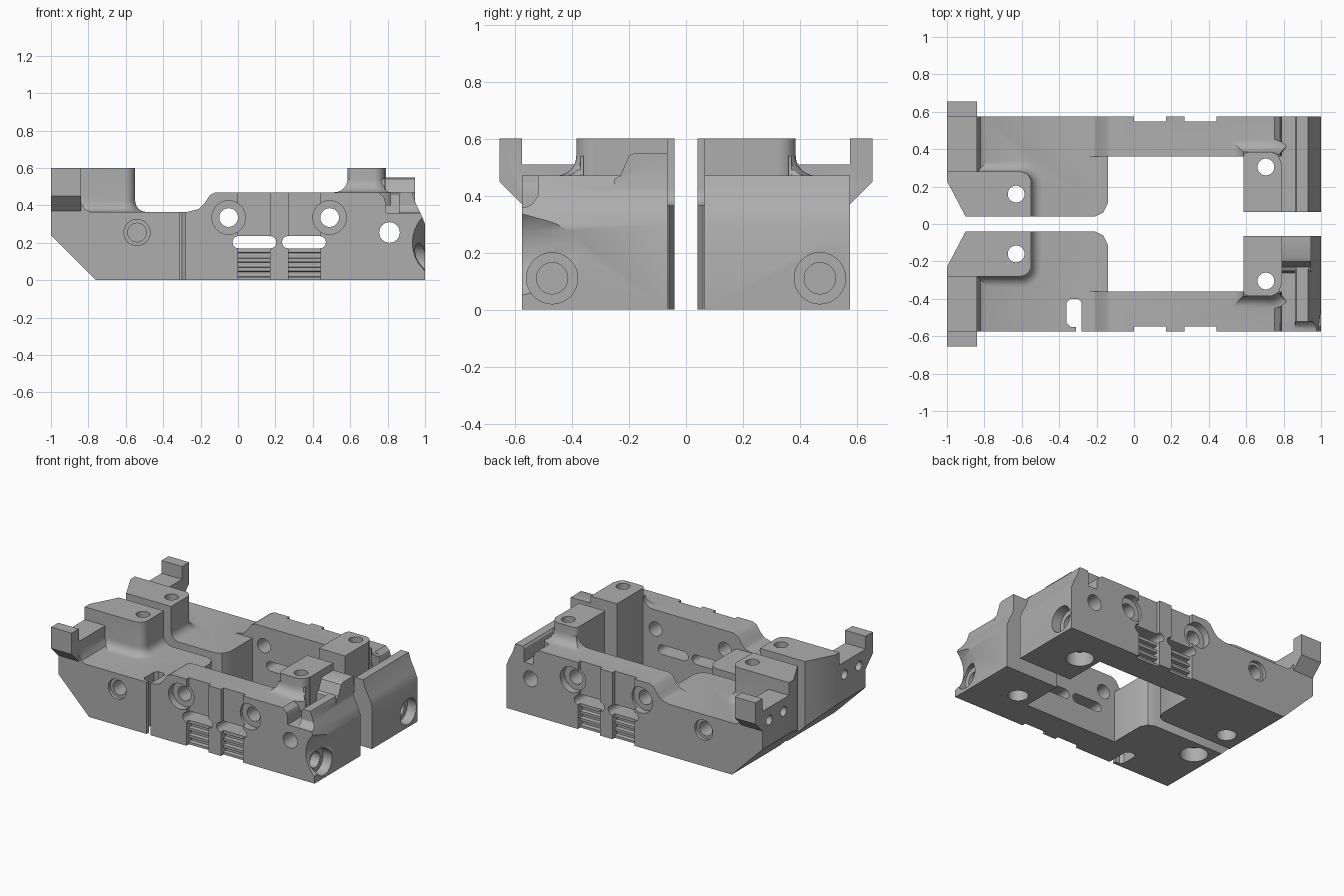
import bpy, bmesh, math

cube = bpy.data.objects.get("Cube")
if cube:
    bpy.data.objects.remove(cube, do_unlink=True)

grey = bpy.data.materials.new("plain grey")
grey.use_nodes = True
grey.diffuse_color = (0.42, 0.42, 0.42, 1)
grey.node_tree.nodes["Principled BSDF"].inputs["Base Color"].default_value = (0.42, 0.42, 0.42, 1)


def loft(rings, axis="z"):
    """Closed solid through (outline, position) rings stacked along an axis."""
    place = {"x": lambda p, t: (t, p[0], p[1]),
             "y": lambda p, t: (p[0], t, p[1]),
             "z": lambda p, t: (p[0], p[1], t)}[axis]
    bm = bmesh.new()
    loops = [[bm.verts.new(place(p, t)) for p in pts] for pts, t in rings]
    for lo, hi in zip(loops, loops[1:]):
        n = len(lo)
        for i in range(n):
            bm.faces.new((lo[i], lo[(i + 1) % n], hi[(i + 1) % n], hi[i]))
    bm.faces.new(loops[0])
    bm.faces.new(loops[-1])
    bmesh.ops.recalc_face_normals(bm, faces=bm.faces)
    me = bpy.data.meshes.new("solid")
    bm.to_mesh(me)
    bm.free()
    me.materials.append(grey)
    ob = bpy.data.objects.new("solid", me)
    bpy.context.collection.objects.link(ob)
    return ob


def prism(pts, a, b, axis="z"):
    return loft([(pts, a), (pts, b)], axis)


def box(x0, x1, y0, y1, z0, z1):
    return prism([(x0, y0), (x1, y0), (x1, y1), (x0, y1)], z0, z1)


def arc(cx, cy, r, a0, a1, n=8):
    return [(cx + r * math.cos(math.radians(a0 + (a1 - a0) * i / n)),
             cy + r * math.sin(math.radians(a0 + (a1 - a0) * i / n))) for i in range(n + 1)]


def cyl(cx, cy, r, a, b, axis):
    return prism(arc(cx, cy, r, 0, 360, 32)[:-1], a, b, axis)


def combine(base, others, operation):
    """Apply booleans one at a time and discard the operands."""
    for other in others:
        mod = base.modifiers.new("cut", "BOOLEAN")
        mod.operation, mod.solver, mod.object = operation, "EXACT", other
        deps = bpy.context.evaluated_depsgraph_get()
        me = bpy.data.meshes.new_from_object(base.evaluated_get(deps))
        base.modifiers.clear()
        base.data = me
        bpy.data.objects.remove(other, do_unlink=True)


def cove(r, z, n=6):
    """Offset and height of a concave fillet rising from z."""
    angles = [math.pi / 2 * i / n for i in range(n + 1)]
    return [(r * (1 - math.sin(a)), z + r * (1 - math.cos(a))) for a in angles]


def left_outline(d):
    return ([(-1, .04), (-.55 + d, .04)] + arc(-.61, .22, .06 + d, 0, 90) + [(-1, .28 + d)])


def right_outline(d):
    return [(.785, .36), (.585 - d, .36), (.585 - d, .385 + d)] + arc(.725, .325, .06 + d, 90, 45, 5) + [(.785, .37)]


def build_half(name, front):
    body = prism([(-.76, 0), (-.14, 0), (-.14, .365), (-1, .365), (-1, .24)], .04, .575, "y")
    parts = []
    # Side rail with ramp down to the deck
    parts.append(prism([(-.3, 0), (.79, 0), (.79, .41), (.78, .445), (.75, .47), (-.12, .47),
                        (-.15, .455), (-.18, .41), (-.21, .38), (-.27, .365), (-.3, .36)], .36, .575, "y"))
    # Tall left post, filleted into the deck
    parts.append(loft([(left_outline(.06), .3)] + [(left_outline(d), z) for d, z in cove(.06, .365)]
                      + [(left_outline(0), .6)]))
    # Shelf and outward ear at the left end
    parts.append(prism([(-1, .3), (-.79, .3), (-.79, .365), (-.82, .38), (-.84, .42), (-.84, .51), (-1, .51)],
                       .2, .575, "y"))
    parts.append(prism([(.53, .33), (.575, .37), (.655, .45), (.655, .6), (.575, .6), (.575, .51), (.53, .51)],
                       -1, -.84, "x"))
    # Right post and its fillet on the rail
    parts.append(prism([(.585, .065), (.79, .065), (.79, .325)] + arc(.725, .325, .06, 0, 90)
                       + arc(.615, .355, .03, 90, 180, 4), 0, .6))
    parts.append(loft([(right_outline(.07), .4)] + [(right_outline(d), z) for d, z in cove(.07, .47)]))
    # Right end block with raised lip
    parts.append(prism([(.75, 0), (1, 0), (1, .3), (.98, .35), (.95, .41), (.93, .47), (.87, .47),
                        (.86, .455), (.86, .36), (.75, .36)], .065, .575, "y"))
    if front:
        parts.append(prism([(.065, .3), (.065, .55), (.18, .55), (.2, .54), (.23, .47), (.25, .46), (.27, .3)],
                           .78, .945, "x"))
    combine(body, parts, "UNION")

    cuts = []
    # Bevelled plan corners
    cuts.append(prism([(-1.1, .04), (-1.1, .42), (-.89, .02), (-.9, 0)], -.1, .7))
    cuts.append(prism([(-.22, .03), (-.21, .04), (-.165, .06), (-.14, .11), (-.1, .11), (-.1, .03)], -.1, .7))
    # Counterbored rail holes and cross holes
    for x in (-.05, .49):
        cuts += [cyl(x, .335, .09, .525, .7, "y"), cyl(x, .335, .05, .2, .7, "y")]
    cuts += [cyl(-.54, .255, .07, .55, .7, "y"), cyl(-.54, .255, .05, .38, .7, "y"),
             cyl(.81, .255, .055, -.1, .7, "y")]
    # Recesses, rounded slots and grip grooves
    for x0 in (0, .27):
        cuts.append(box(x0, x0 + .172, .547, .7, -.1, .6))
        s = x0 - .03 if x0 == 0 else .235
        slot = arc(s + .033, .203, .033, 90, 270) + arc(s + .202, .203, .033, -90, 90)
        cuts.append(prism(slot, .2, .7, "y"))
        for z in (.02, .07, .12):
            cuts.append(prism([(z, .52), (z + .025, .52), (z + .035, .6), (z - .01, .6)], x0, x0 + .172, "x"))
            cuts[-1].data.transform(((1, 0, 0, 0), (0, 0, 1, 0), (0, 1, 0, 0), (0, 0, 0, 1)))
            cuts[-1].data.flip_normals()
    # Vertical screw holes, counterbored from below
    for x, y, wide in ((-.63, .16, front), (.705, .305, not front)):
        cuts += [cyl(x, y, .045, -.1, .7, "z"), cyl(x, y, .09 if wide else .065, -.1, .1, "z")]
    # Bores in both ends
    cuts += [cyl(.47, .11, .09, .93, 1.1, "x"), cyl(.47, .11, .055, .72, 1.1, "x")]
    for y in (.34, .5):
        cuts.append(cyl(y, .42, .033, -1.1, -.9, "x"))
    if front:
        # Scooped end, stepped lip and cable slit
        cuts.append(loft([(arc(1.2, .2, .2, 0, 360, 32)[:-1], .37),
                          (arc(1.12, .2, .2, 0, 360, 32)[:-1], .61)], "y"))
        cuts.append(prism([(.52, .5), (.52, .4), (.54, .37), (.56, .36), (.6, .36), (.6, .5)], .8, 1.1, "x"))
        cuts.append(prism([(-.28, .7), (-.28, .42), (-.3, .4), (-.34, .4), (-.36, .42),
                           (-.36, .53), (-.34, .55), (-.31, .55), (-.31, .7)], -.1, .7))
    combine(body, cuts, "DIFFERENCE")

    if front:
        body.data.transform(((1, 0, 0, 0), (0, -1, 0, 0), (0, 0, 1, 0), (0, 0, 0, 1)))
        body.data.flip_normals()
    body.name = name
    bpy.ops.object.select_all(action="DESELECT")
    body.select_set(True)
    bpy.context.view_layer.objects.active = body
    bpy.ops.object.shade_smooth_by_angle(angle=math.radians(30))


build_half("front_bracket", True)
build_half("back_bracket", False)
